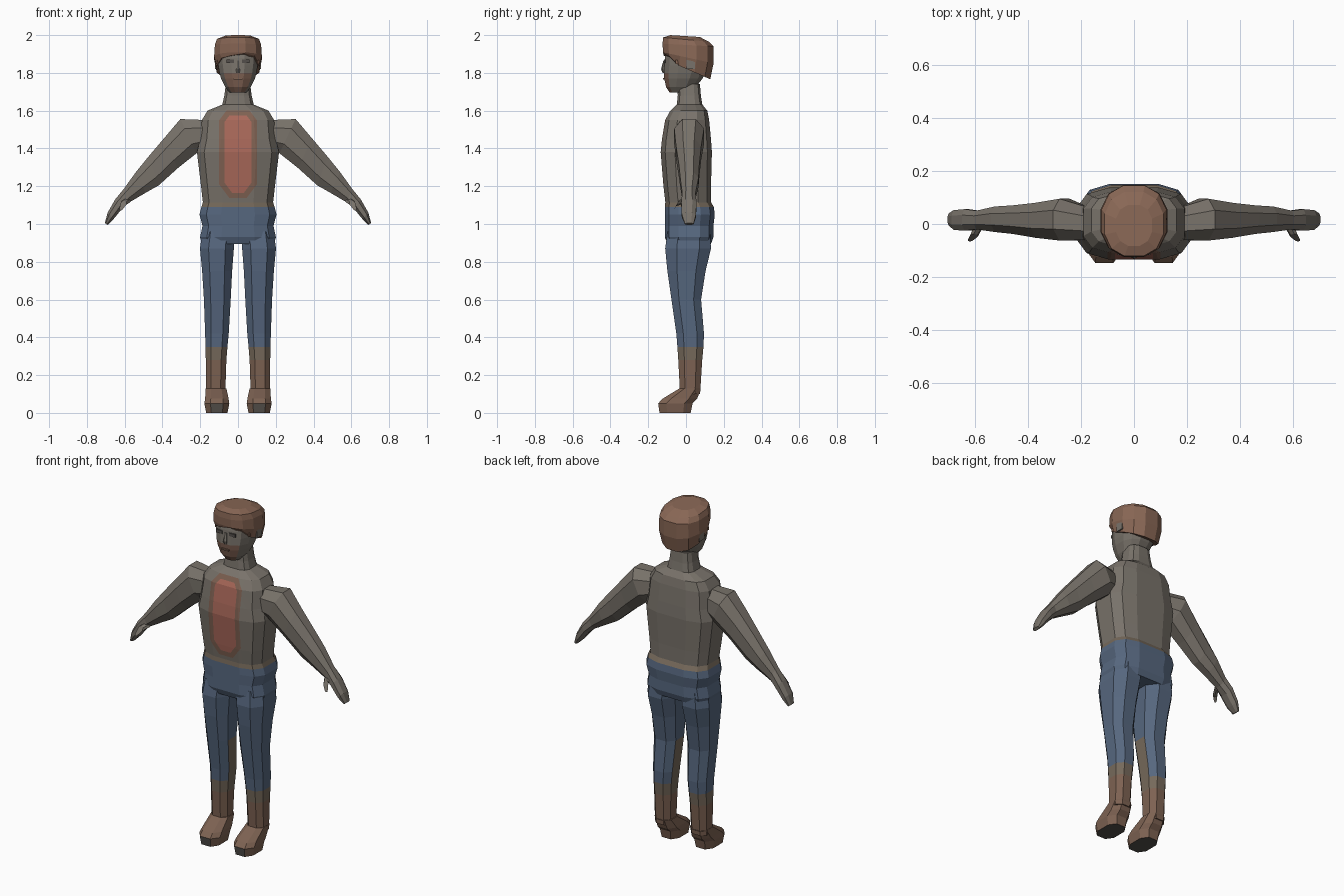
import bpy, bmesh
from math import sin, cos, tau, copysign
from mathutils import Vector

if "Cube" in bpy.data.objects:
    bpy.data.objects.remove(bpy.data.objects["Cube"])


def material(name, *rgb):
    col = [(c / 255) ** 2.2 for c in rgb] + [1]
    m = bpy.data.materials.new(name)
    m.use_nodes = True
    m.diffuse_color = col
    bsdf = m.node_tree.nodes["Principled BSDF"]
    bsdf.inputs["Base Color"].default_value = col
    bsdf.inputs["Roughness"].default_value = 0.9
    return m


GREY = material("warm grey", 120, 114, 106)
BLUE = material("denim blue", 87, 103, 126)
BROWN = material("boot brown", 124, 98, 83)
HAIR = material("hair brown", 136, 103, 86)
RED = material("faded red", 168, 104, 90)
TRIM = material("panel trim", 126, 97, 83)
KHAKI = material("hem khaki", 117, 105, 91)
DARK = material("dark grey", 84, 80, 76)


def ring(centre, u, v, n, power):
    """Squared-off ellipse around centre, spanned by half axes u and v."""
    pts = []
    for i in range(n):
        a = tau * (i + 0.5) / n
        c, s = (copysign(abs(t) ** power, t) for t in (cos(a), sin(a)))
        pts.append(Vector(centre) + Vector(u) * c + Vector(v) * s)
    return pts


def flat_ring(z, cx, rx, front, back, n, power):
    return ring((cx, (front + back) / 2, z), (rx, 0, 0), (0, (back - front) / 2, 0), n, power)


def loft(rings):
    bm = bmesh.new()
    rows = [[bm.verts.new(p) for p in r] for r in rings]
    n = len(rows[0])
    for a, b in zip(rows, rows[1:]):
        for i in range(n):
            j = (i + 1) % n
            bm.faces.new((a[i], a[j], b[j], b[i]))
    bm.faces.new(rows[0])
    bm.faces.new(rows[-1])
    bmesh.ops.recalc_face_normals(bm, faces=bm.faces)
    return bm


def finish(name, bm, mats, rule=None, mirror=False):
    bm.normal_update()
    if rule:
        for f in bm.faces:
            f.material_index = mats.index(rule(f.calc_center_median(), f.normal))
    me = bpy.data.meshes.new(name)
    bm.to_mesh(me)
    bm.free()
    for m in mats:
        me.materials.append(m)
    ob = bpy.data.objects.new(name, me)
    bpy.context.collection.objects.link(ob)
    if mirror:
        ob.modifiers.new("mirror", "MIRROR").use_mirror_merge = False
    return ob


def box(name, centre, size, mat, mirror=False):
    bm = bmesh.new()
    bmesh.ops.create_cube(bm, size=1)
    bmesh.ops.scale(bm, vec=size, verts=bm.verts)
    bmesh.ops.translate(bm, vec=centre, verts=bm.verts)
    return finish(name, bm, [mat], mirror=mirror)


# Torso: hips, shirt, shoulders and neck (height, half width, front, back)
torso = [
    (0.895, 0.195, -0.10, 0.135), (0.93, 0.205, -0.115, 0.148), (0.99, 0.192, -0.115, 0.148),
    (1.05, 0.208, -0.115, 0.155), (1.09, 0.198, -0.115, 0.15), (1.115, 0.19, -0.112, 0.135),
    (1.2, 0.2, -0.122, 0.135), (1.38, 0.222, -0.137, 0.14), (1.45, 0.205, -0.13, 0.135),
    (1.55, 0.195, -0.113, 0.125), (1.6, 0.165, -0.085, 0.115), (1.632, 0.085, -0.05, 0.088),
    (1.68, 0.074, -0.045, 0.08), (1.74, 0.066, -0.045, 0.075),
]
bm = loft([flat_ring(z, 0, w, f, b, 12, 0.62) for z, w, f, b in torso])

# Chest panel: two nested outlines cut into the front of the shirt
outline = [(0, 1, 1.575), (0, -1, -1.165)]
for s in (1, -1):
    outline += [(s, 0, 0.072), (s * 0.8, -0.6, -0.674), (s * 0.8, 0.6, 0.981)]
RIM = 0.028
for grow in (0, RIM):
    for nx, nz, d in outline:
        bm.normal_update()
        faces = [f for f in bm.faces if f.normal.y < -0.4 and 1.11 < f.calc_center_median().z < 1.61]
        geom = set(faces)
        for f in faces:
            geom.update(f.edges, f.verts)
        no = Vector((nx, 0, nz))
        bmesh.ops.bisect_plane(bm, geom=list(geom), plane_co=no * (d + grow), plane_no=no)


def torso_colour(c, n):
    if c.z < 1.09:
        return BLUE
    if c.z < 1.115:
        return KHAKI
    if n.y < -0.4:
        dist = max(nx * c.x + nz * c.z - d for nx, nz, d in outline)
        if dist < RIM:
            return RED if dist < 0 else TRIM
    return GREY


finish("torso", bm, [GREY, BLUE, KHAKI, RED, TRIM], torso_colour)

# Legs (height, inner x, outer x, front, back)
legs = [
    (0.1, 0.064, 0.172, -0.035, 0.078), (0.28, 0.058, 0.174, -0.045, 0.09),
    (0.35, 0.052, 0.176, -0.05, 0.097), (0.42, 0.045, 0.178, -0.056, 0.1),
    (0.6, 0.034, 0.185, -0.082, 0.085), (0.75, 0.026, 0.195, -0.105, 0.11),
    (0.87, 0.016, 0.207, -0.118, 0.14), (0.96, 0.01, 0.195, -0.105, 0.135),
]
bm = loft([flat_ring(z, (i + o) / 2, (o - i) / 2, f, b, 8, 0.8) for z, i, o, f, b in legs])


def leg_colour(c, n):
    if c.z < 0.28:
        return BROWN
    if c.z < 0.35:
        return KHAKI
    return KHAKI if n.x < -0.8 and c.z < 0.6 else BLUE


finish("legs", bm, [BLUE, BROWN, KHAKI], leg_colour, mirror=True)

# Boots
boots = [
    (0.0, 0.112, 0.06, -0.145, 0.03), (0.05, 0.112, 0.07, -0.153, 0.04),
    (0.075, 0.112, 0.066, -0.13, 0.065), (0.13, 0.116, 0.058, -0.037, 0.082),
]
bm = loft([flat_ring(z, x, w, f, b, 8, 0.75) for z, x, w, f, b in boots])
finish("boots", bm, [BROWN, DARK],
       lambda c, n: DARK if n.z < -0.8 or (n.y < -0.7 and c.z < 0.04) else BROWN, mirror=True)

# Arms and hands (upper x, z, lower x, z, front, back)
arms = [
    (0.17, 1.55, 0.16, 1.4, -0.06, 0.06), (0.305, 1.555, 0.22, 1.375, -0.062, 0.095),
    (0.39, 1.455, 0.32, 1.295, -0.052, 0.08), (0.475, 1.355, 0.42, 1.205, -0.037, 0.07),
    (0.54, 1.275, 0.49, 1.165, -0.03, 0.066), (0.605, 1.185, 0.575, 1.115, -0.02, 0.05),
    (0.65, 1.13, 0.615, 1.08, -0.025, 0.056), (0.69, 1.06, 0.66, 1.025, -0.022, 0.052),
    (0.705, 1.005, 0.69, 0.995, -0.005, 0.04),
]
sections = []
for ux, uz, lx, lz, f, b in arms:
    top, low = Vector((ux, 0, uz)), Vector((lx, 0, lz))
    mid = (top + low) / 2 + Vector((0, (f + b) / 2, 0))
    sections.append(ring(mid, (top - low) * 0.54, (0, (b - f) * 0.54, 0), 8, 0.9))
finish("arms", loft(sections), [GREY], mirror=True)

# Thumbs
thumb = [((0.585, -0.005, 1.125), 0.018), ((0.605, -0.045, 1.11), 0.016), ((0.62, -0.062, 1.08), 0.009)]
finish("thumbs", loft([ring(c, (r, 0, 0), (0, r * 0.5, r), 6, 1) for c, r in thumb]), [GREY], mirror=True)

# Head
head = [
    (1.695, 0.045, -0.088, 0.03), (1.725, 0.07, -0.108, 0.055), (1.77, 0.092, -0.118, 0.09),
    (1.8, 0.101, -0.121, 0.105), (1.84, 0.108, -0.118, 0.115), (1.88, 0.11, -0.115, 0.115),
    (1.95, 0.1, -0.1, 0.1),
]
bm = loft([flat_ring(z, 0, w, f, b, 12, 0.85) for z, w, f, b in head])
finish("head", bm, [GREY, TRIM], lambda c, n: TRIM if c.z < 1.8 and n.y < -0.45 else GREY)

# Nose, eyes, mouth and ears
nose = [((0, -0.113, 1.865), 0.007), ((0, -0.119, 1.82), 0.013), ((0, -0.115, 1.8), 0.009)]
finish("nose", loft([ring(c, (r, 0, 0), (0, r, 0), 6, 1) for c, r in nose]), [GREY])
box("eyes", (0.042, -0.112, 1.862), (0.04, 0.009, 0.018), DARK, mirror=True)
box("mouth", (0, -0.1185, 1.768), (0.05, 0.009, 0.008), BROWN)
box("ears", (0.114, 0.025, 1.85), (0.018, 0.045, 0.06), GREY, mirror=True)
box("sideburns", (0.107, -0.025, 1.858), (0.009, 0.06, 0.02), HAIR, mirror=True)

# Hair: hem slopes down to the back (front height, back height, half width, front, back)
hair = [
    (1.875, 1.765, 0.116, -0.122, 0.132), (1.91, 1.85, 0.13, -0.126, 0.15),
    (1.955, 1.94, 0.126, -0.128, 0.15), (1.988, 1.965, 0.114, -0.125, 0.125),
    (2.0, 1.99, 0.07, -0.085, 0.075),
]
rows = []
for zf, zb, w, f, b in hair:
    row = flat_ring(0, 0, w, f, b, 12, 0.85)
    for p in row:
        p.z = zf + (zb - zf) * (p.y - f) / (b - f)
    rows.append(row)
# Raised fringe over the brow
for p in rows[0]:
    if p.y < -0.08:
        p.z += 0.03 if p.x > 0 else 0.018
finish("hair", loft(rows), [HAIR])
